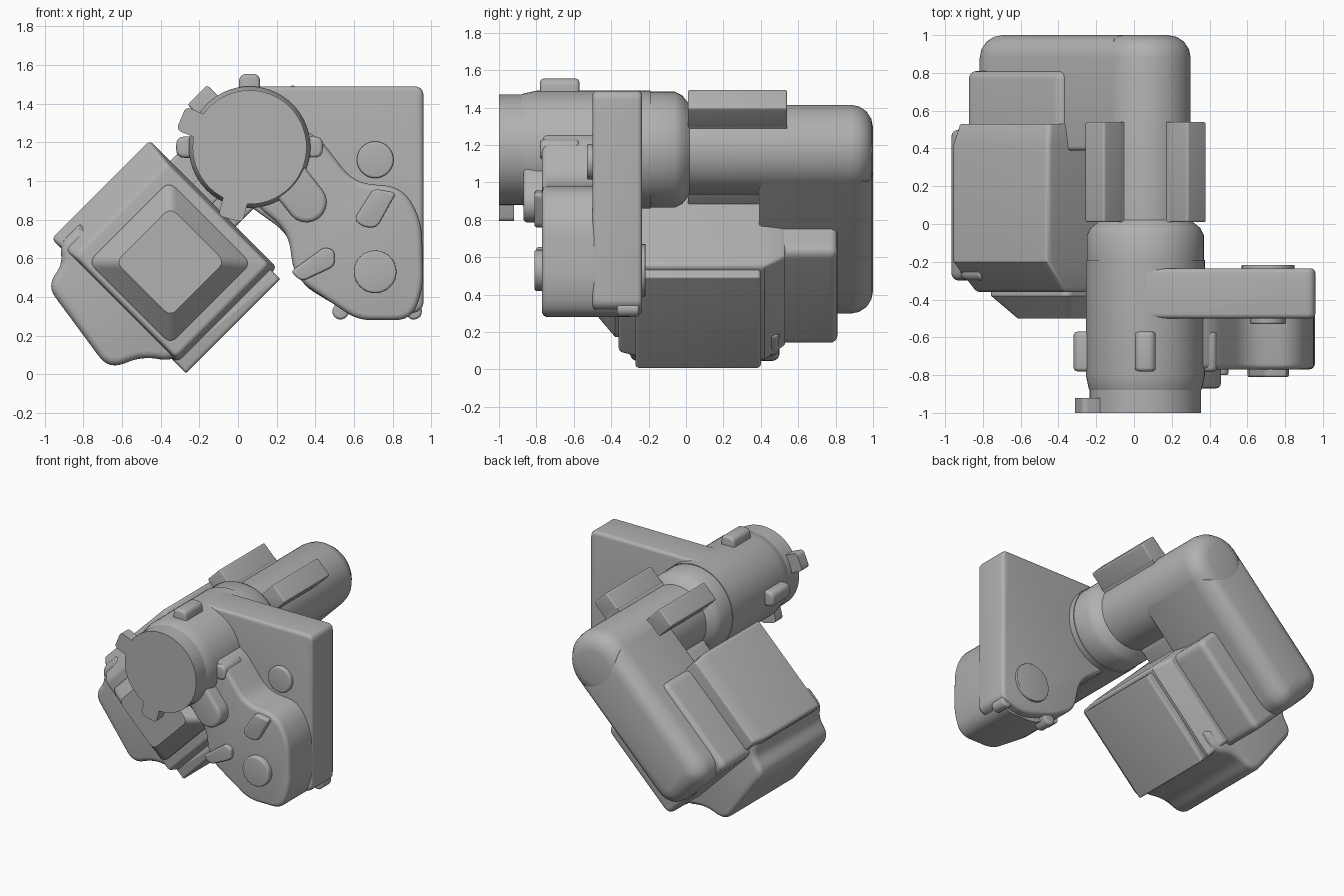
import bpy, bmesh, math
from mathutils import Vector

cube = bpy.data.objects.get("Cube")
if cube:
    bpy.data.objects.remove(cube, do_unlink=True)

GREY = (0.44, 0.44, 0.44, 1)
mat = bpy.data.materials.new("plain_grey")
mat.use_nodes = True
mat.diffuse_color = GREY
mat.node_tree.nodes["Principled BSDF"].inputs["Base Color"].default_value = GREY

AX, AZ = 0.06, 1.175          # axis of the main shaft
S = math.sqrt(0.5)


def uv(u, v):
    """Tilted frame: u runs down-left from the shaft, v runs down-right."""
    return (AX + (v - u) * S, AZ - (u + v) * S)


def rect(u0, u1, v0, v1):
    return [uv(u0, v0), uv(u1, v0), uv(u1, v1), uv(u0, v1)]


def circle(x, z, r, n=40):
    return [(x + r * math.cos(math.tau * i / n), z + r * math.sin(math.tau * i / n))
            for i in range(n)]


def capsule(a, b, r, n=10):
    a, b = Vector(a), Vector(b)
    t = math.atan2(b.y - a.y, b.x - a.x)
    out = []
    for c, start in ((b, t - math.pi / 2), (a, t + math.pi / 2)):
        for i in range(n + 1):
            w = start + math.pi * i / n
            out.append((c.x + r * math.cos(w), c.y + r * math.sin(w)))
    return out


def fillet(pts, radii, steps=6):
    """Round the corners of an outline."""
    if not isinstance(radii, (list, tuple)):
        radii = [radii] * len(pts)
    out, n = [], len(pts)
    for i, r in enumerate(radii):
        p, a, b = Vector(pts[i]), Vector(pts[i - 1]), Vector(pts[(i + 1) % n])
        d = min(r, (a - p).length * 0.48, (b - p).length * 0.48)
        if d < 1e-4:
            out.append(tuple(p))
            continue
        s, e = p + (a - p).normalized() * d, p + (b - p).normalized() * d
        for k in range(steps + 1):
            t = k / steps
            out.append(tuple(s * (1 - t) ** 2 + p * 2 * t * (1 - t) + e * t * t))
    return out


def loft(name, rings, front=0, back=0):
    """Skin a list of (outline, y) rings and round the front and back rims."""
    bm = bmesh.new()
    loops = [[bm.verts.new((x, y, z)) for x, z in pts] for pts, y in rings]
    for a, b in zip(loops, loops[1:]):
        for i in range(len(a)):
            j = (i + 1) % len(a)
            bm.faces.new((a[i], a[j], b[j], b[i]))
    caps = [bm.faces.new(loops[0]), bm.faces.new(loops[-1])]
    bmesh.ops.recalc_face_normals(bm, faces=bm.faces)
    for cap, r in zip(caps, (front, back)):
        if r:
            bmesh.ops.bevel(bm, geom=list(cap.edges), offset=r, segments=4,
                            profile=0.5, affect='EDGES', clamp_overlap=False)
    mesh = bpy.data.meshes.new(name)
    bm.to_mesh(mesh)
    bm.free()
    mesh.materials.append(mat)
    ob = bpy.data.objects.new(name, mesh)
    bpy.context.collection.objects.link(ob)
    bpy.ops.object.select_all(action='DESELECT')
    ob.select_set(True)
    bpy.context.view_layer.objects.active = ob
    bpy.ops.object.shade_smooth_by_angle(angle=math.radians(35))


def prism(name, pts, y0, y1, corner=0, front=0, back=0):
    pts = fillet(pts, corner) if corner else pts
    loft(name, [(pts, y0), (pts, y1)], front, back)


def disc(r):
    return circle(AX, AZ, r, 56)


# Main shaft: front cap, housing, collar and neck
prism("front_cap", disc(0.295), -1, -0.88)
loft("housing", [(disc(0.285), -0.9), (disc(0.3), -0.87), (disc(0.315), -0.8),
                 (disc(0.315), -0.19)])
loft("collar", [(disc(0.31), -0.19), (disc(0.31), -0.06), (disc(0.29), -0.02),
                (disc(0.24), 0.02)])
prism("neck", disc(0.24), 0, 1, 0, 0, 0.12)


def radial(name, deg, r0, r1, half, y0, y1, corner, rim):
    d = Vector((math.cos(math.radians(deg)), math.sin(math.radians(deg))))
    n, c = Vector((-d.y, d.x)), Vector((AX, AZ))
    pts = [c + d * r0 - n * half, c + d * r1 - n * half,
           c + d * r1 + n * half, c + d * r0 + n * half]
    prism(name, [tuple(p) for p in pts], y0, y1, corner, rim, rim)


# Lugs on the front cap and the housing
for i, deg in enumerate((157, 255)):
    radial(f"cap_lug_{i}", deg, 0.2, 0.385, 0.065, -1, -0.92, 0.03, 0)
for i, deg in enumerate((90, 180, 0)):
    radial(f"housing_lug_{i}", deg, 0.2, 0.38, 0.055, -0.78, -0.57, 0.045, 0.02)

# Square pads around the neck
for i, (u, v, end) in enumerate(((-0.315, 0, 0.54), (0, -0.31, 0.54), (0.31, 0, 0.4))):
    prism(f"neck_pad_{i}", rect(u - 0.072, u + 0.072, v - 0.072, v + 0.072),
          0.01, end, 0.015, 0.01, 0.01)
    k = 0.6
    prism(f"neck_pad_foot_{i}",
          rect(u * k - 0.07, u * k + 0.07, v * k - 0.07, v * k + 0.07), 0.01, end)

# Rear arm running down to the drive unit
prism("rear_arm", rect(0, 1.08, -0.24, 0.24), 0.39, 1.0, [0, 0.16, 0.16, 0], 0.02, 0.12)
prism("arm_block", rect(0.36, 1.08, -0.27, 0.41), 0.48, 0.81, 0.06, 0, 0.04)

# Drive unit: tapered box, stepped front lid, side lobe and base plate
box = fillet(rect(0.34, 1.06, -0.39, 0.54), 0.03)
nose = fillet(rect(0.36, 1.04, -0.24, 0.5), 0.03)
tail = fillet(rect(0.36, 1.04, -0.36, 0.45), 0.03)
loft("drive_box", [(nose, -0.36), (box, -0.2), (box, 0.42), (tail, 0.53)], 0.02, 0.01)
lid = fillet(rect(0.42, 1.01, -0.17, 0.43), 0.05)
lid_top = fillet(rect(0.51, 0.91, -0.07, 0.33), 0.05)
loft("front_lid", [(lid, -0.34), (lid, -0.38), (lid_top, -0.5)], 0.01)
lobe = [uv(0.9, -0.34), uv(1.05, -0.34), uv(1.11, -0.26), uv(1.25, -0.23),
        uv(1.33, 0.3), uv(1.16, 0.37), uv(1.06, 0.51), uv(0.9, 0.51)]
prism("side_lobe", lobe, -0.3, 0.5, [0.02, 0.08, 0.08, 0.1, 0.12, 0.1, 0.08, 0.02],
      0.04, 0.04)
prism("base_plate", rect(0.37, 1.06, 0.5, 0.595), -0.27, 0.4, 0.01, 0.02, 0.02)

# Triangular mounting plate beside the housing
plate = [(0.06, 1.49), (0.96, 1.49), (0.96, 0.33), (0.75, 0.28), (0.5, 0.36),
         (0.32, 0.47), (0.27, 0.72), (0.06, 0.87)]
prism("mounting_plate", plate, -0.5, -0.235,
      [0, 0.05, 0.05, 0.08, 0.05, 0.08, 0.1, 0], 0.025, 0.025)
prism("back_disc", circle(0.71, 0.53, 0.14), -0.25, -0.217, 0, 0, 0.005)

# Gear cover on the front of the plate
cover = [(0.06, 0.9), (0.26, 0.74), (0.29, 0.5), (0.5, 0.36), (0.62, 0.28),
         (0.9, 0.28), (0.96, 0.45), (0.95, 0.8), (0.85, 0.97), (0.6, 0.99),
         (0.4, 1.25), (0.2, 1.3)]
prism("gear_cover", cover, -0.77, -0.3, 0.1, 0.03)
prism("cover_disc", circle(0.71, 0.53, 0.11), -0.81, -0.7, 0, 0.012)
prism("plate_disc", circle(0.71, 1.11, 0.095), -0.53, -0.45, 0, 0.012)
prism("cover_rib_upper", [(0.6, 0.8), (0.65, 0.76), (0.72, 0.76), (0.82, 0.94), (0.7, 0.96)],
      -0.81, -0.6, 0.03, 0.012)
prism("cover_rib_lower", [(0.27, 0.53), (0.33, 0.48), (0.5, 0.56), (0.5, 0.64), (0.45, 0.66)],
      -0.8, -0.6, 0.03, 0.012)
prism("housing_boss", capsule((0.22, 1.06), (0.355, 0.89), 0.105), -0.87, -0.4, 0, 0.025)

# Small feet under the plate
for side, x, lean in (("right", 0.53, 0.06), ("left", 0.91, -0.06)):
    prism(f"{side}_foot", capsule((x, 0.325), (x + lean, 0.4), 0.042),
          -0.37, -0.25, 0, 0.015, 0.015)
